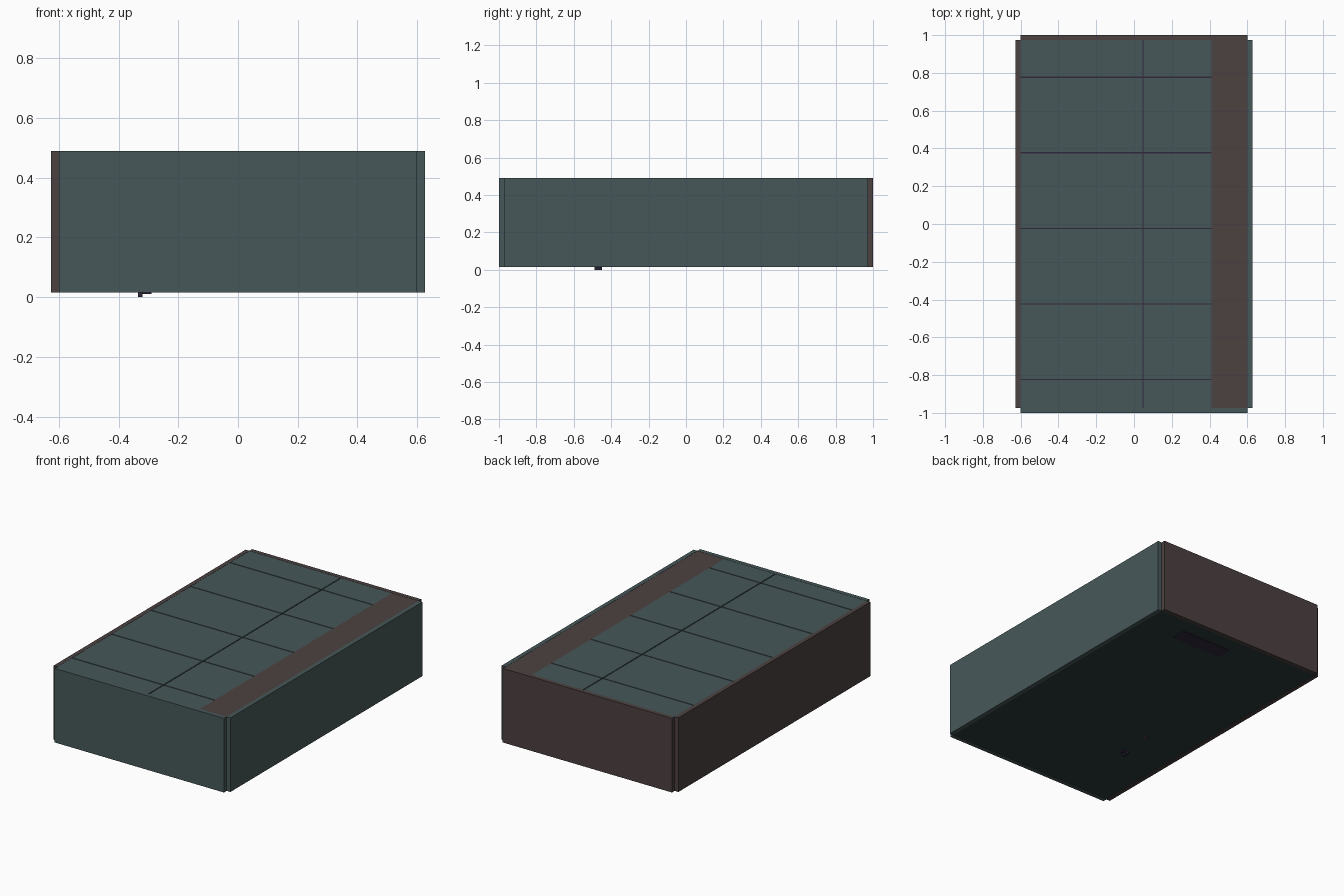
import bpy

old = bpy.data.objects.get("Cube")
if old:
    bpy.data.objects.remove(old)


def material(name, color):
    m = bpy.data.materials.new(name)
    m.use_nodes = True
    m.diffuse_color = (*color, 1)
    m.node_tree.nodes["Principled BSDF"].inputs["Base Color"].default_value = (*color, 1)
    return m


teal = material("slate teal", (0.063, 0.097, 0.10))
brown = material("dull brown", (0.073, 0.053, 0.053))
purple = material("dark purple", (0.03, 0.02, 0.045))
dark = material("dark underside", (0.025, 0.04, 0.042))


def box(name, x, y, z, mat):
    """Box spanning the given (low, high) ranges."""
    spans = (x, y, z)
    bpy.ops.mesh.primitive_cube_add(size=1, location=[(a + b) / 2 for a, b in spans])
    ob = bpy.context.object
    ob.name = name
    ob.scale = [b - a for a, b in spans]
    bpy.ops.object.transform_apply(location=False, rotation=False, scale=True)
    ob.data.materials.append(mat)
    return ob


BOTTOM, TOP = 0.015, 0.49
height = (BOTTOM, TOP)
length = (-0.973, 0.973)

# Four wall panels with stepped corners
box("front_wall", (-0.6, 0.6), (-1, -0.973), height, teal)
box("back_wall", (-0.6, 0.6), (0.973, 1), height, brown)
box("right_wall", (-0.627, -0.6), length, height, brown)
box("left_wall", (0.6, 0.627), length, height, teal)

# Inner core seen through the seams, and the floor
box("core", (-0.6, 0.6), length, (0.03, TOP - 0.006), purple)
box("floor", (-0.6, 0.6), length, (0.018, 0.03), dark)

# Long border board on the lid
box("lid_border", (0.41, 0.6), length, (0.47, TOP - 0.001), brown)

# Lid tiles separated by thin seams
gap = 0.003
rows = [-0.973 - gap, -0.823, -0.423, -0.023, 0.377, 0.777, 0.973 + gap]
columns = [-0.6 - gap, 0.048, 0.41 + gap]
for x0, x1 in zip(columns, columns[1:]):
    for y0, y1 in zip(rows, rows[1:]):
        box("lid_tile", (x0 + gap, x1 - gap), (y0 + gap, y1 - gap), (0.47, TOP - 0.001), teal)

# Small pieces on the underside
box("underside_plate", (-0.02, 0.34), (0.77, 0.87), (0.0155, 0.02), purple)
box("underside_peg", (-0.335, -0.32), (-0.49, -0.45), (0, 0.02), purple)
box("underside_tab", (-0.33, -0.29), (-0.48, -0.45), (0.01, 0.02), purple)
box("underside_chip", (-0.31, -0.28), (-0.265, -0.24), (0.015, 0.02), brown)
